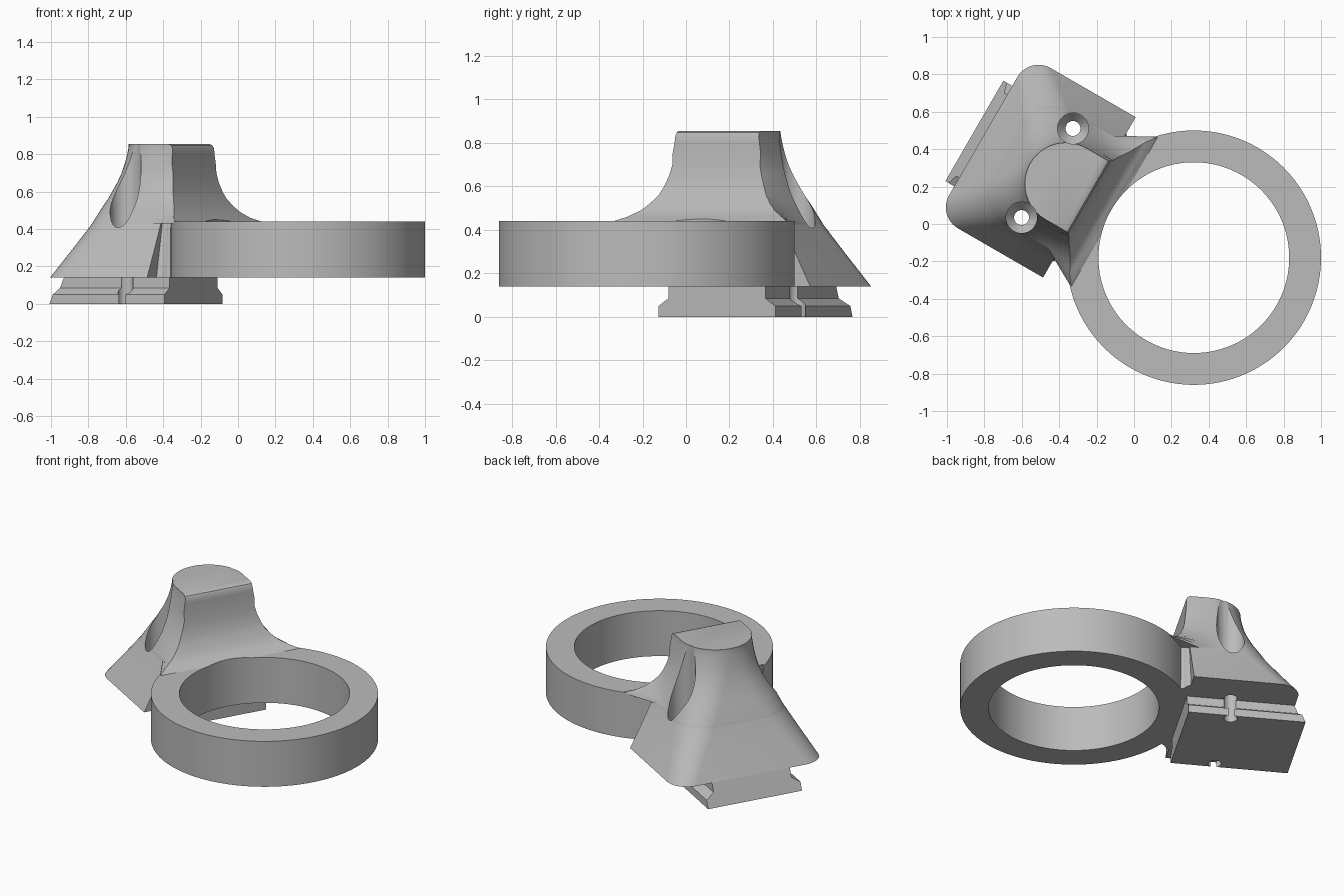
import bpy, bmesh
from math import sin, cos, pi
from mathutils import Matrix, Vector

cube = bpy.data.objects.get("Cube")
if cube:
    bpy.data.objects.remove(cube, do_unlink=True)

# Local frame: origin at the ring centre, u towards the ring, turned 30 degrees
FRAME = Matrix.Translation((0.32, -0.18, 0)) @ Matrix.Rotation(-pi / 6, 4, 'Z')

grey = bpy.data.materials.new("plain grey")
grey.use_nodes = True
grey.diffuse_color = (0.5, 0.5, 0.5, 1)
grey.node_tree.nodes["Principled BSDF"].inputs["Base Color"].default_value = (0.5, 0.5, 0.5, 1)


def loft(name, sections):
    """Skin a list of equal-length closed sections and cap both ends."""
    bm = bmesh.new()
    rows = [[bm.verts.new(FRAME @ Vector(p)) for p in s] for s in sections]
    n = len(rows[0])
    for a, b in zip(rows, rows[1:]):
        for i in range(n):
            j = (i + 1) % n
            bm.faces.new((a[i], a[j], b[j], b[i]))
    bm.faces.new(rows[0])
    bm.faces.new(rows[-1])
    bmesh.ops.recalc_face_normals(bm, faces=bm.faces)
    mesh = bpy.data.meshes.new(name)
    bm.to_mesh(mesh)
    bm.free()
    mesh.materials.append(grey)
    ob = bpy.data.objects.new(name, mesh)
    bpy.context.collection.objects.link(ob)
    return ob


def turned(name, u, v, profile, steps):
    """Solid of revolution from (radius, z) pairs."""
    angles = [2 * pi * i / steps for i in range(steps)]
    return loft(name, [[(u + r * cos(a), v + r * sin(a), z) for a in angles] for r, z in profile])


def mirrored(half):
    return half + [(u, -v) for u, v in reversed(half)]


# Ring
ring = turned("ring", 0, 0, [(0.68, 0.14), (0.68, 0.44)], 128)

# Mount body: flat front that flares onto the ring, rounded sloping back
# Each row: height, slope progress, front position, front half width (None = side width)
rows = [
    (0.14, 1.0, -0.645, None), (0.30, 0.70, -0.645, None), (0.42, 0.48, -0.645, None),
    (0.43, 0.465, -0.645, None), (0.431, 0.464, -0.48, 0.47), (0.44, 0.45, -0.49, 0.46),
    (0.46, 0.42, -0.53, 0.41), (0.49, 0.375, -0.56, 0.355), (0.52, 0.33, -0.58, 0.32),
    (0.56, 0.265, -0.603, 0.285), (0.60, 0.21, -0.618, 0.265), (0.65, 0.145, -0.63, 0.245),
    (0.70, 0.09, -0.637, 0.232), (0.75, 0.05, -0.642, None), (0.80, 0.02, -0.645, None),
    (0.83, 0.005, -0.645, None), (0.847, 0.0, -0.654, None), (0.855, 0.0, -0.672, None),
]


def body_section(z, t, front, front_w):
    w = 0.22 + 0.275 * t
    back = -1.01 - 0.29 * t
    r = 0.22 - 0.09 * t
    half = [(front, front_w or w), (-0.70, w)]
    for i in range(13):
        a = pi / 2 * i / 12
        half.append((back + r - r * sin(a), max(w - r + r * cos(a), 0.002)))
    return [(u, v, z) for u, v in mirrored(half)]


body = loft("mount_body", [body_section(*row) for row in rows])

# Web with small hollow corners between the body and the ring
half_web = [(-0.68, 0.40), (-0.645, 0.395), (-0.622, 0.37), (-0.61, 0.345),
            (-0.59, 0.335), (-0.57, 0.36), (-0.55, 0.30)]
web = loft("ring_web", [[(u, v, 0.14) for u, v in mirrored(half_web)],
                        [(u, max(-0.33, min(v, 0.33)), 0.44) for u, v in mirrored(half_web)]])

# Waisted rail below the body, with a sloping back end
half_rail = [(0.0, 0.31), (0.05, 0.31), (0.085, 0.257), (0.15, 0.257)]
rail_profile = mirrored(half_rail)
rail = loft("mounting_rail", [[(-0.644, v, z) for z, v in rail_profile],
                              [(-1.355 + 0.42 * z, v, z) for z, v in rail_profile]])

# Cutters: ring bore and the two countersunk screw holes
bore = turned("bore_cutter", 0, 0, [(0.51, -0.2), (0.51, 1.2)], 128)
screw_profile = [(0.04, -0.1), (0.04, 0.31), (0.083, 0.36), (0.083, 0.95)]
screws = [turned("screw_cutter", -0.905, side * 0.275, screw_profile, 40) for side in (1, -1)]
cutters = [bore] + screws

for part, tools in ((ring, [bore]), (body, cutters), (rail, screws)):
    for tool in tools:
        mod = part.modifiers.new("cut", 'BOOLEAN')
        mod.operation = 'DIFFERENCE'
        mod.solver = 'EXACT'
        mod.object = tool

# Bake the cuts and remove the cutters
bpy.context.view_layer.update()
graph = bpy.context.evaluated_depsgraph_get()
for part in (ring, body, rail):
    baked = bpy.data.meshes.new_from_object(part.evaluated_get(graph))
    part.modifiers.clear()
    part.data = baked
for tool in cutters:
    bpy.data.objects.remove(tool, do_unlink=True)

# Smooth shading with sharp edges kept
bpy.ops.object.select_all(action='DESELECT')
for part in (ring, body, web, rail):
    part.select_set(True)
bpy.context.view_layer.objects.active = body
bpy.ops.object.shade_smooth_by_angle(angle=pi / 6)
